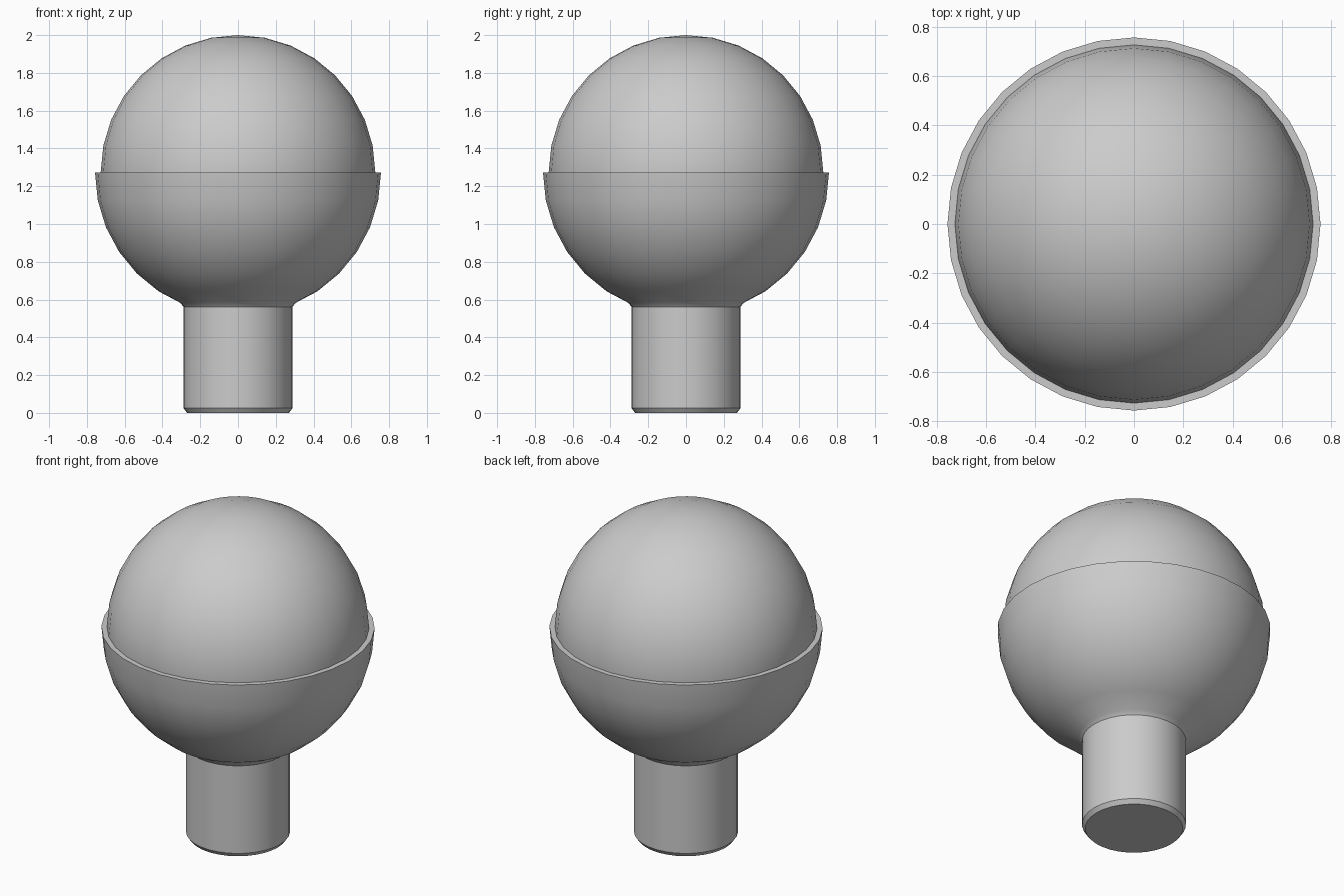
import bpy
import bmesh
from math import sin, cos, radians

default = bpy.data.objects.get("Cube")
if default:
    bpy.data.objects.remove(default, do_unlink=True)

SIDES = 32
STEP = 360 / SIDES
CENTRE_Z = 1.273
GLOBE_R = 0.727
CUP_R = 0.757
STEM_R = 0.288


def arc(radius, start, count):
    """Profile points (r, z) rising from an elevation in degrees."""
    angles = [radians(start + i * STEP) for i in range(count)]
    return [(radius * cos(a), CENTRE_Z + radius * sin(a)) for a in angles]


def lathe(name, profile):
    """Revolve an (r, z) profile around the z axis."""
    bm = bmesh.new()
    verts = [bm.verts.new((r, 0, z)) for r, z in profile]
    edges = [bm.edges.new(pair) for pair in zip(verts, verts[1:])]
    bmesh.ops.spin(bm, geom=verts + edges, cent=(0, 0, 0), axis=(0, 0, 1),
                   angle=radians(360), steps=SIDES)
    bmesh.ops.remove_doubles(bm, verts=bm.verts[:], dist=0.0005)
    bmesh.ops.recalc_face_normals(bm, faces=bm.faces[:])
    mesh = bpy.data.meshes.new(name)
    bm.to_mesh(mesh)
    bm.free()
    obj = bpy.data.objects.new(name, mesh)
    bpy.context.collection.objects.link(obj)
    bpy.ops.object.select_all(action="DESELECT")
    obj.select_set(True)
    bpy.context.view_layer.objects.active = obj
    bpy.ops.object.shade_smooth_by_angle(angle=radians(30))
    return obj


# Full globe resting in the cup
lathe("globe", arc(GLOBE_R, -90, SIDES // 2 + 1))

# Chamfered stem, small neck bevel, hemispherical cup and flat rim
stem = [(0, 0), (0.27, 0), (STEM_R, 0.025), (STEM_R, 0.56), (0.306, 0.583)]
bowl = arc(CUP_R, -5 * STEP, 6)
rim = [(GLOBE_R, CENTRE_Z), (0, CENTRE_Z)]
lathe("cup_and_stem", stem + bowl + rim)
